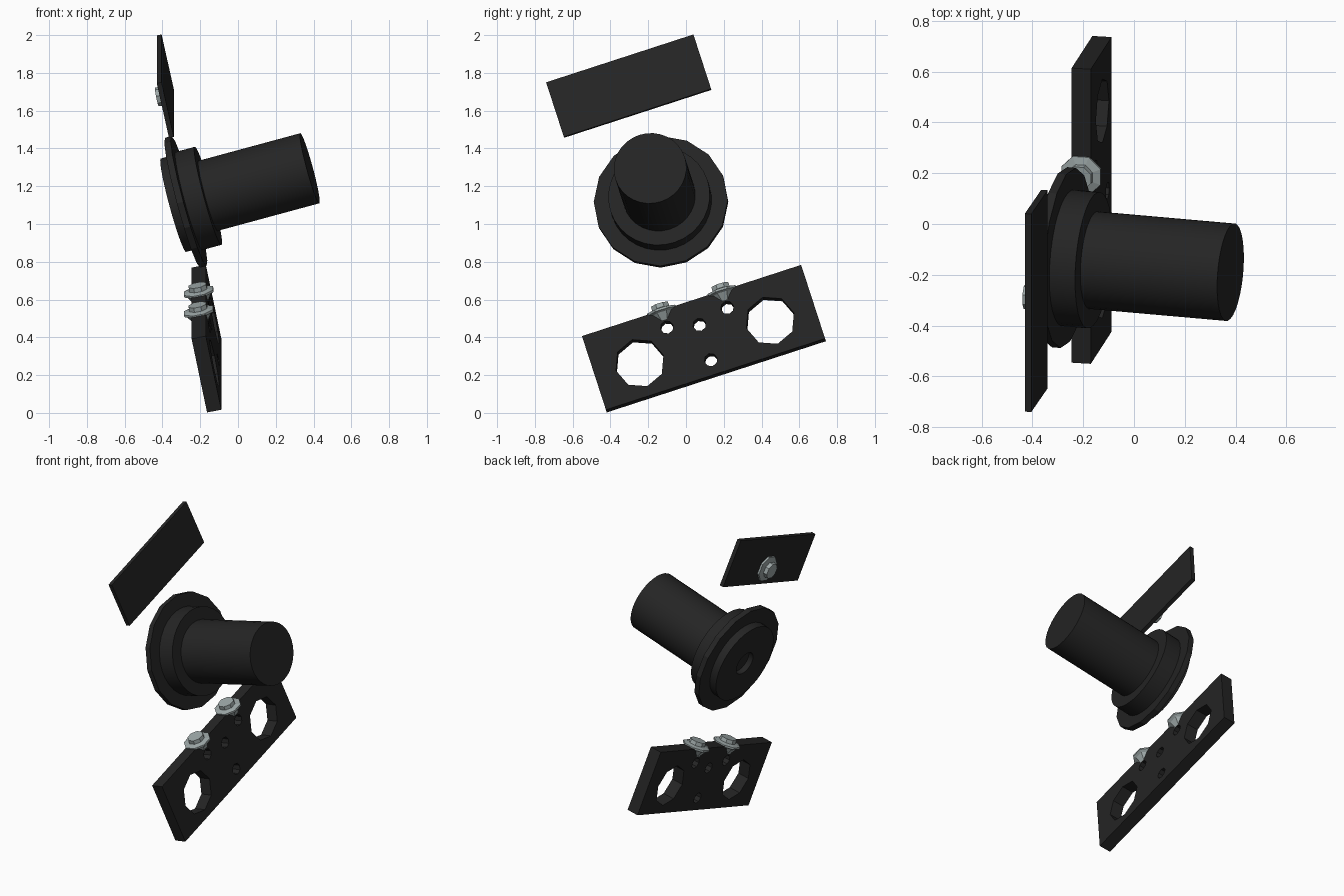
import bpy, bmesh, math
from mathutils import Matrix, Vector

if "Cube" in bpy.data.objects:
    bpy.data.objects.remove(bpy.data.objects["Cube"])


def make_material(name, colour):
    mat = bpy.data.materials.new(name)
    mat.use_nodes = True
    mat.diffuse_color = (*colour, 1)
    mat.node_tree.nodes["Principled BSDF"].inputs["Base Color"].default_value = (*colour, 1)
    return mat


BLACK = make_material("matte black", (0.018, 0.018, 0.018))
STEEL = make_material("pale steel", (0.33, 0.38, 0.38))
ROLL = math.radians(18)


def frame(centre, tilt):
    """Local x runs along the part, y up its face and z out of its face."""
    t = math.radians(tilt)
    along = Vector((0, math.cos(ROLL), math.sin(ROLL)))
    out = Vector((math.cos(t), -math.sin(ROLL) * math.sin(t), math.cos(ROLL) * math.sin(t)))
    basis = Matrix((along, out.cross(along), out)).transposed()
    return Matrix.Translation(centre) @ basis.to_4x4()


def finish(name, bm, matrix, mat):
    bmesh.ops.recalc_face_normals(bm, faces=bm.faces)
    mesh = bpy.data.meshes.new(name)
    bm.to_mesh(mesh)
    bm.free()
    mesh.materials.append(mat)
    obj = bpy.data.objects.new(name, mesh)
    bpy.context.collection.objects.link(obj)
    obj.matrix_world = matrix
    return obj


def activate(obj):
    bpy.ops.object.select_all(action="DESELECT")
    obj.select_set(True)
    bpy.context.view_layer.objects.active = obj


def lathe(name, profile, sides, matrix, mat, turn=0.0, smooth=False):
    """Turn a list of (radius, height) points about local z and cap both ends."""
    bm = bmesh.new()
    angles = [turn + math.tau * i / sides for i in range(sides)]
    rings = [[bm.verts.new((r * math.cos(a), r * math.sin(a), h)) for a in angles]
             for r, h in profile]
    for low, high in zip(rings, rings[1:]):
        for i in range(sides):
            j = (i + 1) % sides
            bm.faces.new((low[i], low[j], high[j], high[i]))
    bm.faces.new(rings[0])
    bm.faces.new(rings[-1])
    obj = finish(name, bm, matrix, mat)
    if smooth:
        activate(obj)
        bpy.ops.object.shade_smooth_by_angle(angle=math.radians(30))
    return obj


def plate(name, size, matrix):
    bm = bmesh.new()
    bmesh.ops.create_cube(bm, size=1)
    bmesh.ops.scale(bm, vec=size, verts=bm.verts)
    return finish(name, bm, matrix, BLACK)


def drill(obj, u, v, radius):
    cutter = lathe("hole_cutter", [(radius, -0.2), (radius, 0.2)], 8,
                   obj.matrix_world @ Matrix.Translation((u, v, 0)), BLACK)
    cutter.hide_render = True
    bpy.context.view_layer.update()
    mod = obj.modifiers.new("hole", "BOOLEAN")
    mod.operation = "DIFFERENCE"
    mod.solver = "EXACT"
    mod.object = cutter
    activate(obj)
    bpy.ops.object.modifier_apply(modifier=mod.name)
    bpy.data.objects.remove(cutter)


def screw(name, matrix, depth):
    """Octagonal rim with a raised head and a tapered underside."""
    profile = [(0.04, -depth), (0.068, -0.012), (0.085, -0.004), (0.085, 0.008),
               (0.052, 0.016), (0.05, 0.04)]
    lathe(name, profile, 8, matrix, STEEL, turn=math.pi / 8)


# Lower mounting plate with two large and four small holes
lower = frame((-0.167, 0.095, 0.393), 11.3)
base = plate("mounting_plate", (1.22, 0.418, 0.077), lower)
bpy.context.view_layer.update()
for side in (-1, 1):
    drill(base, side * 0.363, -0.025, 0.132)
    drill(base, side * 0.168, 0.113, 0.035)
for v in (0.072, -0.128):
    drill(base, 0, v, 0.035)

# Screws standing on the plate's upper edge
for label, side in (("front", -1), ("rear", 1)):
    place = Matrix.Translation((side * 0.168, 0.208, 0)) @ Matrix.Rotation(-math.pi / 2, 4, "X")
    screw(label + "_screw", lower @ place, 0.055)

# Upper cover plate with a screw on its back face
upper = frame((-0.385, -0.303, 1.73), 12)
plate("cover_plate", (0.82, 0.31, 0.026), upper)
back = Matrix.Translation((0, -0.05, -0.017)) @ Matrix.Rotation(math.pi, 4, "X")
screw("cover_screw", upper @ back, 0.02)

# Round body: barrel, collar, flange and recessed back disc
body = frame((0.38, -0.19, 1.295), 15.9)
lathe("barrel", [(0.193, 0), (0.193, -0.6)], 32, body, BLACK, smooth=True)
lathe("collar", [(0.27, -0.56), (0.27, -0.68)], 32, body, BLACK, smooth=True)
lathe("flange", [(0.356, -0.665), (0.356, -0.7)], 16, body, BLACK, turn=-ROLL)
lathe("back_disc", [(0.257, -0.69), (0.257, -0.75), (0.075, -0.75), (0.075, -0.715)],
      32, body, BLACK, smooth=True)
